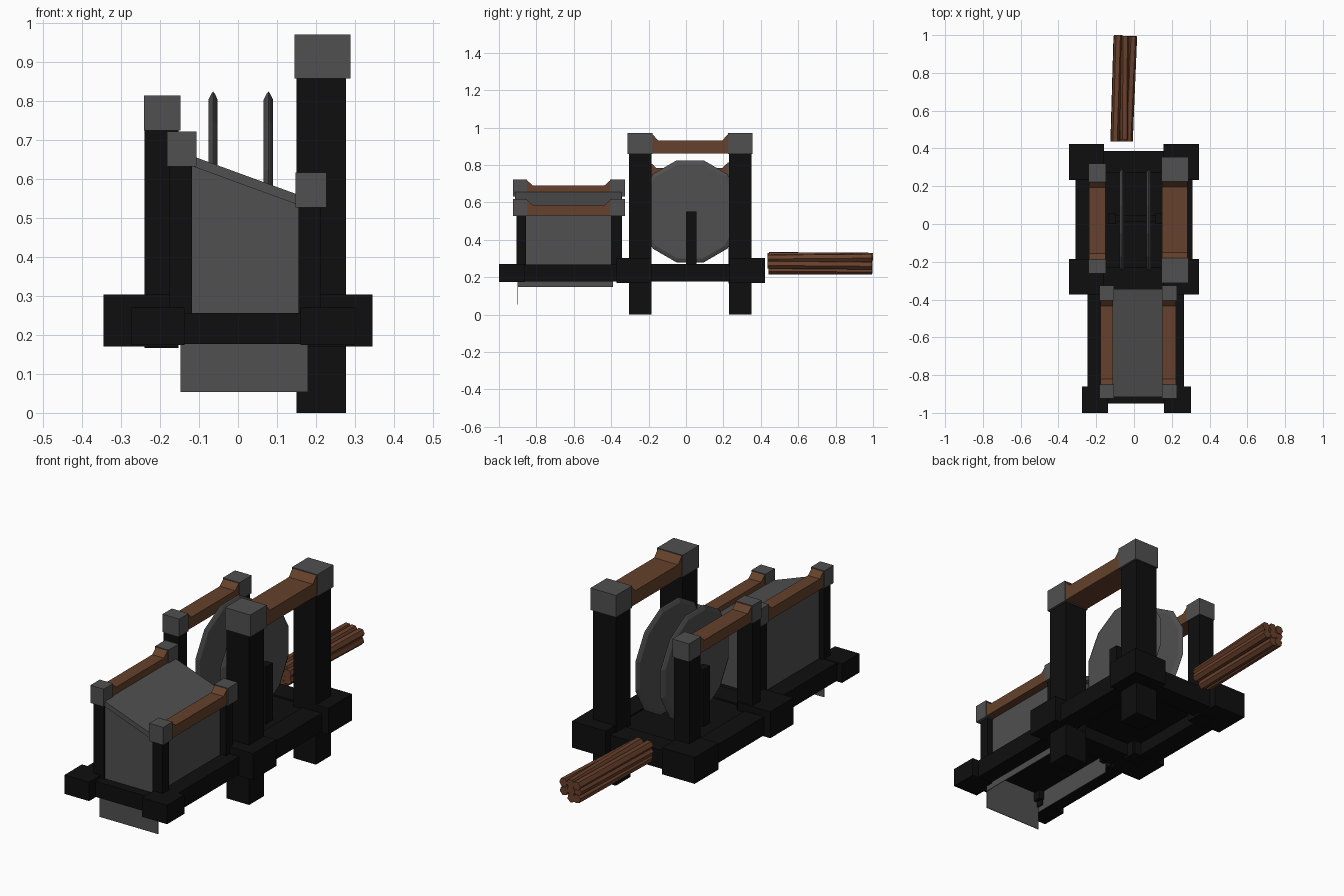
import bpy, bmesh, math, random
from mathutils import Vector

if "Cube" in bpy.data.objects:
    bpy.data.objects.remove(bpy.data.objects["Cube"])

random.seed(4)


def mat(name, c):
    m = bpy.data.materials.new(name)
    m.diffuse_color = (*c, 1)
    m.use_nodes = True
    m.node_tree.nodes["Principled BSDF"].inputs["Base Color"].default_value = m.diffuse_color
    return m


BLACK = mat("charred_black", (0.0045, 0.0045, 0.0045))
GREY = mat("iron_grey", (0.08, 0.08, 0.08))
BROWN = mat("beam_brown", (0.13, 0.053, 0.025))
WOOD = mat("stick_brown", (0.14, 0.052, 0.025))


def make(name, verts, faces, m):
    me = bpy.data.meshes.new(name)
    me.from_pydata(verts, [], faces)
    bm = bmesh.new()
    bm.from_mesh(me)
    bmesh.ops.recalc_face_normals(bm, faces=bm.faces)
    bm.to_mesh(me)
    bm.free()
    me.materials.append(m)
    o = bpy.data.objects.new(name, me)
    bpy.context.collection.objects.link(o)
    return o


def loft(name, rings, m):
    """Joins rings of points with side faces and closes both ends."""
    n = len(rings[0])
    verts = [p for r in rings for p in r]
    faces = [list(range(n)), list(range(len(verts) - n, len(verts)))]
    for k in range(len(rings) - 1):
        for i in range(n):
            j = (i + 1) % n
            faces.append([k * n + i, k * n + j, (k + 1) * n + j, (k + 1) * n + i])
    return make(name, verts, faces, m)


def box(name, x, y, z, m):
    return loft(name, [[(x[0], y[0], h), (x[1], y[0], h), (x[1], y[1], h), (x[0], y[1], h)] for h in z], m)


def frame(name, px, cx, fy, by, z0, zc, z1, inset):
    """Two posts with iron caps, joined by a beam with flared ends."""
    for end, (a, b), s in (("front", fy, 1), ("back", by, -1)):
        p = (a + inset, b - 0.005) if s > 0 else (a + 0.005, b - inset)
        box(f"{name}_{end}_post", px, p, (z0, zc + 0.005), BLACK)
        box(f"{name}_{end}_cap", cx, (a, b), (zc, z1), GREY)
    h, e = z1 - zc, 0.004
    a, b, f = fy[1] - 0.01, by[0] + 0.01, 0.04
    lo, mid, hi = zc + e, zc + 0.66 * h, z1 - e
    prof = [(a, lo), (b, lo), (b, hi), (b - 0.01, hi), (b - f, mid), (a + f, mid), (a + 0.01, hi), (a, hi)]
    loft(f"{name}_beam", [[(x, y, z) for y, z in prof] for x in (cx[0] + e, cx[1] - e)], BROWN)


# Uprights and handrails
frame("tall_right", (0.15, 0.277), (0.145, 0.288), (-0.312, -0.18), (0.225, 0.355), 0, 0.858, 0.97, 0.006)
frame("low_left", (-0.24, -0.152), (-0.241, -0.147), (-0.262, -0.187), (0.222, 0.32), 0.166, 0.724, 0.814, 0.005)
frame("hopper_left", (-0.176, -0.118), (-0.182, -0.107), (-0.925, -0.85), (-0.405, -0.325), 0.2, 0.632, 0.722, 0.018)
frame("hopper_right", (0.155, 0.212), (0.148, 0.227), (-0.925, -0.85), (-0.405, -0.325), 0.2, 0.527, 0.617, 0.018)

# Rear chassis
for side, x, rail in (("left", (-0.345, -0.16), (-0.31, -0.2)), ("right", (0.155, 0.345), (0.2, 0.31))):
    box(f"{side}_middle_block", x, (-0.372, -0.184), (0.17, 0.304), BLACK)
    box(f"{side}_rear_block", x, (0.232, 0.423), (0.17, 0.304), BLACK)
    box(f"{side}_rear_rail", rail, (-0.2, 0.25), (0.176, 0.27), BLACK)
box("rear_cross_rail", (-0.18, 0.18), (0.27, 0.386), (0.176, 0.27), BLACK)
box("middle_cross_rail", (-0.18, 0.18), (-0.345, -0.23), (0.176, 0.27), BLACK)
box("rear_floor", (-0.22, 0.22), (-0.25, 0.29), (0.24, 0.262), BLACK)

# Front chassis
for side, block, rail in (("left", (-0.275, -0.137), (-0.246, -0.152)), ("right", (0.16, 0.302), (0.184, 0.266))):
    box(f"{side}_front_block", block, (-1.0, -0.86), (0.174, 0.27), BLACK)
    box(f"{side}_front_rail", rail, (-0.87, -0.36), (0.177, 0.268), BLACK)
box("front_cross_rail", (-0.15, 0.18), (-0.95, -0.902), (0.177, 0.256), BLACK)
box("front_floor", (-0.142, 0.175), (-0.892, -0.335), (0.245, 0.256), BLACK)


# Hopper: thin sheet walls under a sloping lid
def lid_z(x):
    return 0.655 - (x + 0.107) * 0.365


X0, X1, T = -0.148, 0.18, 0.003
for name, y, low in (("front", -0.9, 0.053), ("back", -0.393, 0.25)):
    prof = [(X0, low), (X1, low), (X1, lid_z(X1) - 0.015), (X0, lid_z(X0) - 0.015)]
    loft(f"hopper_{name}_sheet", [[(x, yy, z) for x, z in prof] for yy in (y, y + T)], GREY)
for name, x in (("left", X0), ("right", X1 - T)):
    box(f"hopper_{name}_sheet", (x, x + T), (-0.9, -0.39), (0.147, lid_z(x) - 0.02), GREY)
prof = [(x, lid_z(x) + d) for x, d in ((-0.145, -0.026), (0.175, -0.026), (0.175, 0), (-0.145, 0))]
loft("hopper_lid", [[(x, y, z) for x, z in prof] for y in (-0.915, -0.345)], GREY)


# Twin grinding discs with a sharp rim
def ring(x, r):
    return [(x, 0.022 + r * math.cos(math.radians(15 + 30 * i)),
             0.552 + r * math.sin(math.radians(15 + 30 * i))) for i in range(12)]


for name, x in (("left", -0.064), ("right", 0.078)):
    loft(f"{name}_disc", [ring(x - 0.012, 0.26), ring(x - 0.004, 0.277), ring(x, 0.282),
                          ring(x + 0.004, 0.277), ring(x + 0.012, 0.26)], GREY)
for name, x in (("left", (-0.135, -0.095)), ("right", (0.115, 0.157))):
    box(f"{name}_disc_support", x, (0, 0.055), (0.25, 0.552), BLACK)
box("disc_axle", (-0.12, 0.14), (0.01, 0.045), (0.5, 0.54), BLACK)

# Bundle of sticks at the back
spots = [(-0.08, 0.31), (-0.045, 0.312), (-0.015, 0.302), (-0.09, 0.278), (-0.055, 0.278),
         (-0.018, 0.265), (-0.09, 0.243), (-0.05, 0.24)]
for k, (x, z) in enumerate(spots):
    r = 0.023
    a = Vector((x * 1.1 - 0.008 + random.uniform(-0.008, 0.008), 0.436 + random.uniform(0, 0.01), z + random.uniform(-0.004, 0.004)))
    b = Vector((x + 0.002 + random.uniform(-0.008, 0.008), 1.0 - random.uniform(0, 0.008), z + random.uniform(-0.004, 0.004)))
    b.y = 1.0 if k == 0 else b.y
    loft(f"stick_{k + 1}", [[(c.x + r * math.cos(t * math.pi / 3 + k), c.y, c.z + r * math.sin(t * math.pi / 3 + k))
                            for t in range(6)] for c in (a, b)], WOOD)
